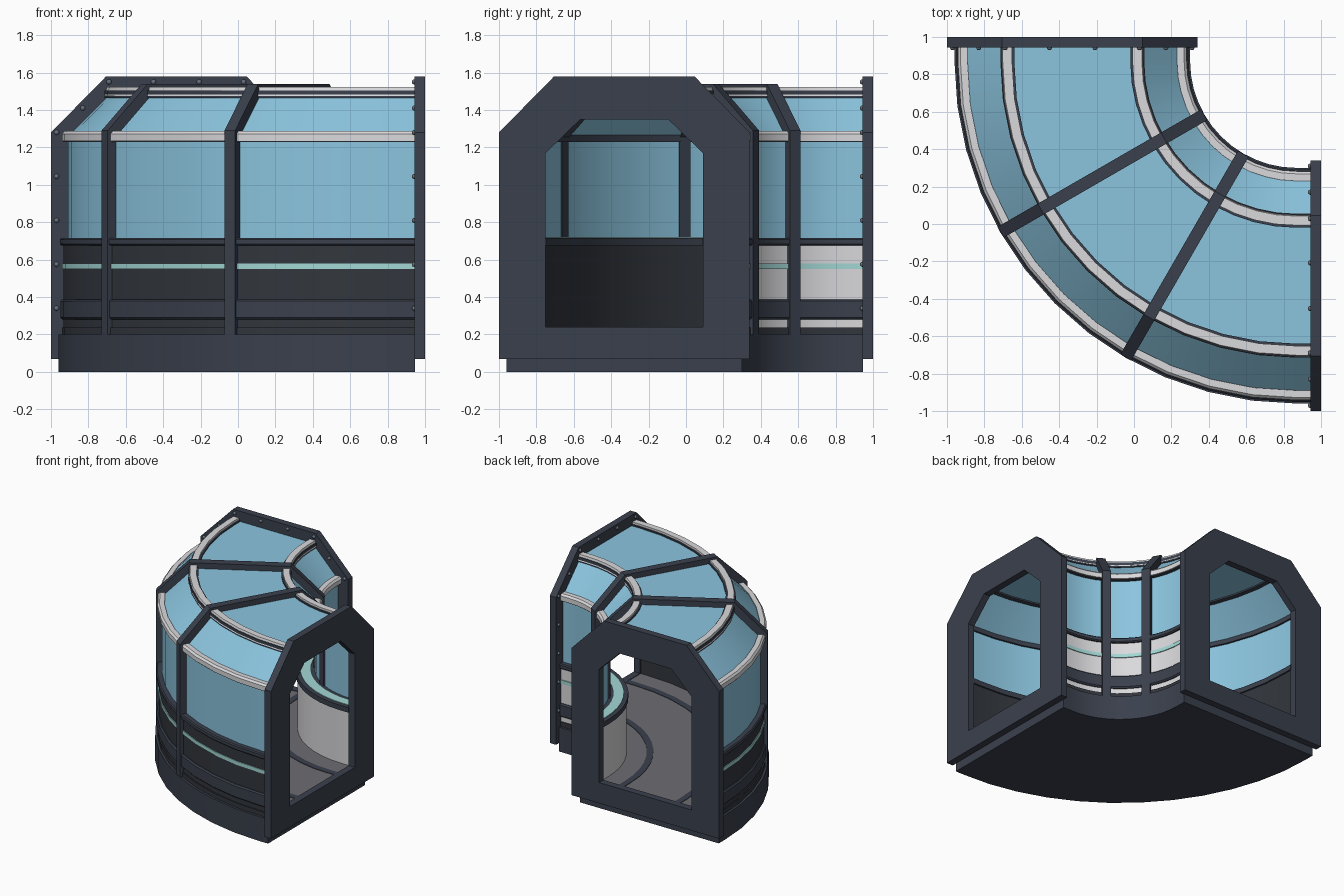
import bpy, bmesh
from math import sin, cos, pi
from mathutils import Vector, Matrix

cube = bpy.data.objects.get("Cube")
if cube:
    bpy.data.objects.remove(cube)


def material(name, r, g, b):
    m = bpy.data.materials.new(name)
    m.use_nodes = True
    m.diffuse_color = (r, g, b, 1)
    bsdf = next(n for n in m.node_tree.nodes if n.type == 'BSDF_PRINCIPLED')
    bsdf.inputs["Base Color"].default_value = (r, g, b, 1)
    return m


SLATE = material("slate blue", .042, .051, .073)
CHARCOAL = material("charcoal", .032, .037, .046)
GLASS = material("sky glass", .26, .56, .74)
PALE = material("pale grey", .70, .70, .72)
TEAL = material("pale teal", .36, .68, .66)
FLOOR = material("floor grey", .15, .15, .17)
BOLT = material("bolt grey", .13, .16, .20)

CENTRE, RADIUS, STRAIGHT, PLATE = .87, 1.2, .075, .055
STEPS = 12


def place(angle, d, z, t=0):
    """d: offset outward from the corridor's middle line, t: along it."""
    r = RADIUS + d
    return Vector((CENTRE - r * cos(angle) + t * sin(angle),
                   CENTRE - r * sin(angle) - t * cos(angle), z))


def finish(bm, name, mat):
    bmesh.ops.recalc_face_normals(bm, faces=bm.faces)
    me = bpy.data.meshes.new(name)
    bm.to_mesh(me)
    bm.free()
    me.materials.append(mat)
    ob = bpy.data.objects.new(name, me)
    bpy.context.collection.objects.link(ob)
    bpy.ops.object.select_all(action='DESELECT')
    ob.select_set(True)
    bpy.context.view_layer.objects.active = ob
    bpy.ops.object.shade_smooth_by_angle()
    return ob


def loft(bm, loops, cyclic=False):
    """Skin consecutive closed loops; cap the ends unless cyclic."""
    rows = [[bm.verts.new(p) for p in loop] for loop in loops]
    n = len(rows[0])
    for a, b in zip(rows, rows[1:] + (rows[:1] if cyclic else [])):
        for i in range(n):
            j = (i + 1) % n
            bm.faces.new((a[i], a[j], b[j], b[i]))
    if not cyclic:
        bm.faces.new(rows[0])
        bm.faces.new(rows[-1])


def sweep(name, profile, mat, sides=(1, -1)):
    """Run a (d, z) section round the bend with short straight ends."""
    path = [(0, -STRAIGHT)] + [(i * pi / 2 / STEPS, 0) for i in range(STEPS + 1)]
    path.append((pi / 2, STRAIGHT))
    bm = bmesh.new()
    for s in sides:
        loft(bm, [[place(a, s * d, z, t) for d, z in profile] for a, t in path])
    return finish(bm, name, mat)


def box(d0, d1, z0, z1, c=0):
    """Rectangular section, optionally chamfered on its outward side."""
    if not c:
        return [(d0, z0), (d1, z0), (d1, z1), (d0, z1)]
    return [(d0, z0), (d1 - c, z0), (d1, z0 + c), (d1, z1 - c), (d1 - c, z1), (d0, z1)]


def arch(half, foot, shoulder, top_half, top):
    right = [(half, foot), (half, shoulder), (top_half, top)]
    return right + [(-d, z) for d, z in reversed(right)]


def frame(name, angle, outer, inner, t0, t1, mat):
    bm = bmesh.new()
    loft(bm, [[place(angle, d, z, t) for d, z in shape] for shape, t in
              ((outer, t0), (outer, t1), (inner, t1), (inner, t0))], cyclic=True)
    return finish(bm, name, mat)


# Base and floor
sweep("base", box(-.63, .63, 0, .2), SLATE, (1,))
sweep("floor", box(-.44, .44, .19, .235), FLOOR, (1,))
sweep("floor_rings", box(.23, .28, .23, .239), SLATE)

# Low walls: dark on the outside of the bend, pale on the inside
sweep("outer_wall", box(.43, .603, .19, .69), CHARCOAL, (1,))
sweep("inner_wall", box(.43, .603, .19, .69), PALE, (-1,))
sweep("wall_skirt", box(.5, .612, .19, .237), CHARCOAL)
sweep("wall_band", box(.5, .62, .28, .388, .01), SLATE)
sweep("wall_stripe", box(.5, .61, .55, .58), TEAL)
sweep("wall_ledge", box(.417, .622, .675, .716, .008), SLATE)
sweep("ledge_strip", box(.45, .53, .71, .721), TEAL)

# Glazing: one continuous shell
outside = arch(.578, .7, 1.26, .345, 1.495)
inside = arch(.56, .7, 1.25, .337, 1.477)
sweep("glazing", outside + inside[::-1], GLASS, (1,))

# Long rails with pale caps
sweep("lower_rail_core", box(.545, .605, 1.228, 1.272), SLATE)
sweep("lower_rail_cap", [(.56, 1.235), (.612, 1.235), (.612, 1.272), (.598, 1.287),
                         (.56, 1.287)], PALE)
sweep("upper_rail_core", box(.31, .383, 1.465, 1.505), SLATE)
sweep("upper_rail_cap", [(.322, 1.48), (.385, 1.475), (.372, 1.522), (.322, 1.522)], PALE)

# Cross ribs
for i, angle in enumerate((pi / 6, pi / 3), 1):
    frame(f"rib_{i}", angle, arch(.628, .1, 1.29, .38, 1.54),
          arch(.55, .15, 1.25, .335, 1.46), -.033, .033, SLATE)

# End frames with their bolts on the inward faces
bolts = [(.64, .34 + .235 * k) for k in range(5)] + [(.5, 1.41), (.36, 1.55), (.122, 1.55)]
for name, angle, s in (("back_end", 0, -1), ("left_end", pi / 2, 1)):
    frame(name + "_frame", angle, arch(.67, .07, 1.28, .375, 1.58),
          arch(.42, .24, 1.17, .235, 1.35), s * (STRAIGHT - .002), s * (STRAIGHT + PLATE), SLATE)
    bm = bmesh.new()
    for d, z in bolts:
        for m in (1, -1):
            spot = place(angle, m * d, z, s * (STRAIGHT - .002))
            bmesh.ops.create_icosphere(bm, subdivisions=2, radius=.014,
                                       matrix=Matrix.Translation(spot))
    finish(bm, name + "_bolts", BOLT)
